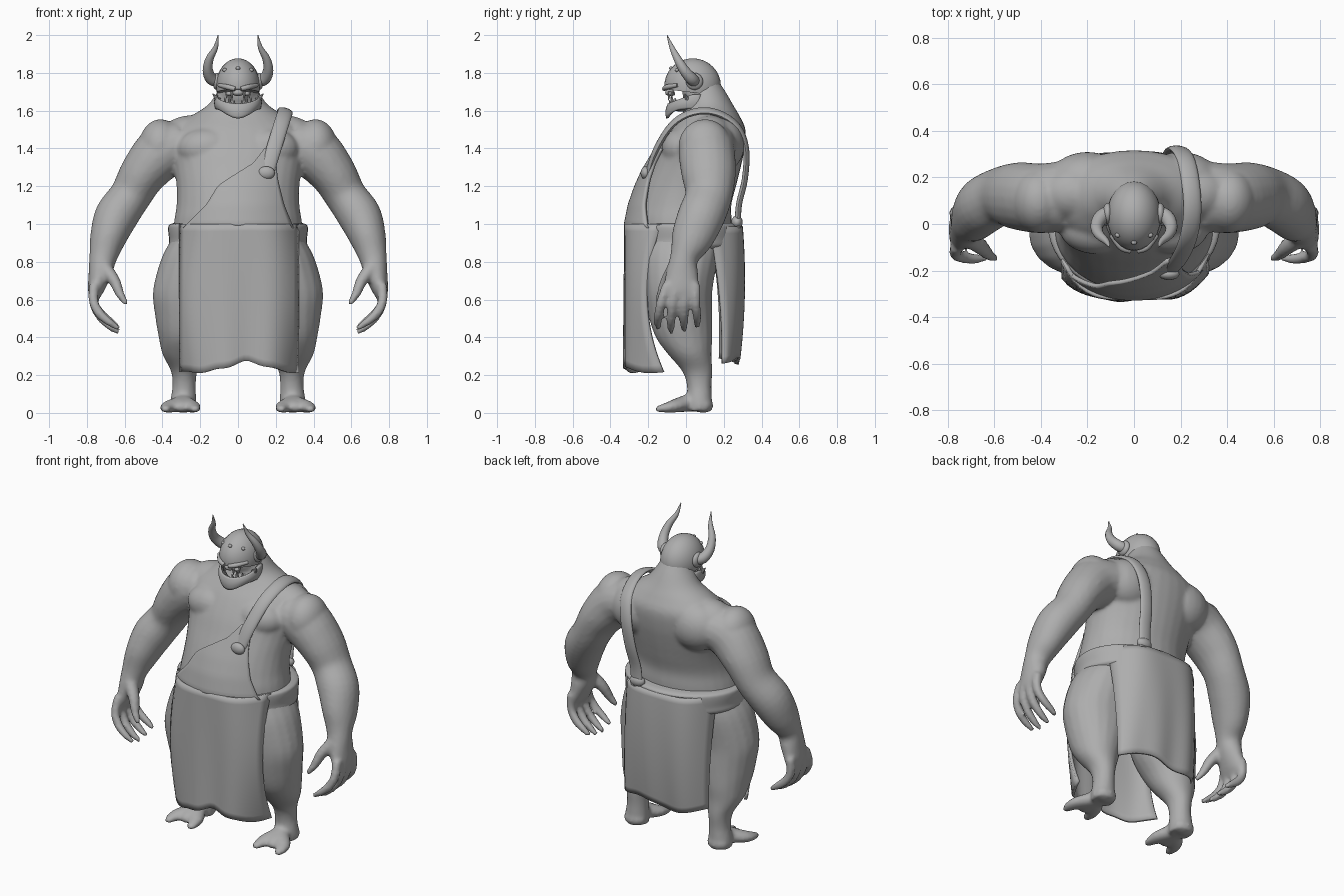
import bpy, bmesh, math
from mathutils import Vector, Matrix

if "Cube" in bpy.data.objects:
    bpy.data.objects.remove(bpy.data.objects["Cube"])

GREY = 0.42
clay = bpy.data.materials.new("plain grey")
clay.use_nodes = True
clay.diffuse_color = (GREY, GREY, GREY, 1)
clay.node_tree.nodes["Principled BSDF"].inputs["Base Color"].default_value = (GREY, GREY, GREY, 1)


def finish(name, bm):
    bmesh.ops.recalc_face_normals(bm, faces=bm.faces)
    for f in bm.faces:
        f.smooth = True
    for e in bm.edges:
        e.smooth = e.calc_face_angle(0) < 0.7
    mesh = bpy.data.meshes.new(name)
    bm.to_mesh(mesh)
    bm.free()
    mesh.materials.append(clay)
    obj = bpy.data.objects.new(name, mesh)
    bpy.context.collection.objects.link(obj)
    return obj


def spline(rows, n=4):
    """Smooth curve through rows of numbers."""
    out = []
    for i in range(len(rows) - 1):
        p0, p1, p2, p3 = (rows[min(max(k, 0), len(rows) - 1)] for k in range(i - 1, i + 3))
        for j in range(n):
            t = j / n
            out.append([0.5 * (2 * b + (c - a) * t + (2 * a - 5 * b + 4 * c - d) * t * t
                        + (3 * b - a - 3 * c + d) * t ** 3) for a, b, c, d in zip(p0, p1, p2, p3)])
    out.append(list(rows[-1]))
    return out


def tube(bm, rows, ref=(0, 1, 0), centre=None, level=False, segs=20):
    """Loft ellipses (x, y, z, radius a, radius b) along a path."""
    rows = spline(rows)
    rings = []
    for i, (x, y, z, a, b) in enumerate(rows):
        p = Vector((x, y, z))
        t = Vector(rows[min(i + 1, len(rows) - 1)][:3]) - Vector(rows[max(i - 1, 0)][:3])
        up = p - Vector(centre) if centre else Vector(ref)
        side = t.cross(up).normalized()
        up = side.cross(t).normalized()
        if level:
            side, up = Vector((1, 0, 0)), Vector((0, 1, 0))
        a, b = max(a, .002), max(b, .002)
        rings.append([bm.verts.new(p + side * a * math.cos(k * math.tau / segs)
                                   + up * b * math.sin(k * math.tau / segs)) for k in range(segs)])
    for r, s in zip(rings, rings[1:]):
        for k in range(segs):
            bm.faces.new((r[k], r[k - 1], s[k - 1], s[k]))
    bm.faces.new(rings[0])
    bm.faces.new(rings[-1])


def ball(bm, c, r):
    bmesh.ops.create_uvsphere(bm, u_segments=24, v_segments=16, radius=1,
                              matrix=Matrix.LocRotScale(Vector(c), None, Vector(r)))


def flip(rows, s):
    return [(r[0] * s, *r[1:]) for r in rows]


def sheet(name, point, nu=24, nv=20, thick=.018):
    bm = bmesh.new()
    grid = [[bm.verts.new(point(i / nu, j / nv)) for i in range(nu + 1)] for j in range(nv + 1)]
    for j in range(nv):
        for i in range(nu):
            bm.faces.new((grid[j][i], grid[j][i + 1], grid[j + 1][i + 1], grid[j + 1][i]))
    obj = finish(name, bm)
    mod = obj.modifiers.new("thickness", "SOLIDIFY")
    mod.thickness, mod.offset = thick, 0
    return obj


def lookup(table, z):
    """Linear reading of a table whose first column is z."""
    for lo, hi in zip(table, table[1:]):
        if z <= hi[0]:
            t = max(0, (z - lo[0]) / (hi[0] - lo[0]))
            return [a + (b - a) * t for a, b in zip(lo, hi)]
    return table[-1]


# Torso profile: z, half width, front y, back y
TORSO = [(.7, .26, -.18, .13), (.85, .35, -.26, .22), (1, .34, -.29, .24), (1.1, .325, -.27, .24),
         (1.2, .325, -.235, .265), (1.3, .34, -.19, .29), (1.4, .36, -.145, .31), (1.5, .34, -.085, .315),
         (1.57, .25, -.03, .285), (1.63, .16, .0, .25), (1.7, .11, .0, .21), (1.76, .08, .02, .17)]

# Body: overlapping muscle forms fused into one skin
body = bmesh.new()
tube(body, [(0, (f + b) / 2, z, w, (b - f) / 2) for z, w, f, b in TORSO], level=True, segs=32)
ball(body, (0, .075, 1.7), (.1, .095, .11))
for s in (-1, 1):
    ball(body, (s * .16, -.02, 1.4), (.16, .11, .11))      # chest
    ball(body, (s * .2, .18, 1.42), (.17, .13, .15))       # shoulder blade
    ball(body, (s * .25, .13, 1.46), (.16, .12, .115))     # shoulder ridge
    ball(body, (s * .41, .1, 1.41), (.115, .14, .145))     # shoulder cap
    # arm
    tube(body, flip([(.3, .12, 1.42, .13, .15), (.4, .11, 1.38, .145, .15), (.5, .12, 1.27, .125, .145),
                     (.57, .12, 1.15, .11, .125), (.645, .08, 1.04, .115, .125), (.69, .03, .92, .095, .11),
                     (.715, -.01, .82, .073, .075), (.73, -.02, .74, .062, .085),
                     (.755, -.025, .64, .04, .095), (.755, -.025, .6, .02, .08)], s))
    # thumb and fingers
    tube(body, flip([(.71, -.06, .77, .04, .04), (.655, -.1, .7, .032, .035), (.625, -.13, .63, .024, .026),
                     (.59, -.15, .575, .014, .014)], s), segs=12)
    for k in range(4):
        y, drop = -.1 + k * .05, .02 * abs(k - 1.3)
        tube(body, flip([(.762, y, .68, .028, .027), (.765, y * 1.2 - .01, .59, .026, .026),
                         (.73, y * 1.35 - .01, .51 + drop / 2, .026, .024),
                         (.675, y * 1.4 - .01, .45 + drop, .021, .021),
                         (.63, y * 1.35 - .01, .42 + drop, .013, .013)], s), segs=12)
    # leg
    tube(body, flip([(.18, -.02, .92, .17, .2), (.21, -.03, .82, .195, .2), (.24, -.04, .65, .21, .18),
                     (.25, -.03, .52, .19, .17), (.275, -.01, .4, .145, .15), (.285, .02, .31, .115, .115),
                     (.285, .06, .22, .07, .08), (.285, .07, .14, .062, .065), (.29, .07, .06, .07, .068),
                     (.29, .07, .01, .07, .065)], s), level=True)
    # forked foot
    ball(body, (s * .29, .09, .04), (.07, .055, .04))
    for tip in (.225, .3, .385):
        reach = -.16 if tip != .3 else -.11
        tube(body, flip([(.29, .08, .06, .06, .055), (.27 + tip * .07, 0, .05, .055, .045),
                         (tip * .8 + .06, -.08, .032, .045, .032), (tip, reach, .018, .02, .015)], s),
             ref=(0, 0, 1), segs=12)
skin = finish("body", body)
fuse = skin.modifiers.new("fuse", "REMESH")
fuse.mode, fuse.voxel_size, fuse.use_smooth_shade = "VOXEL", .012, True
soft = skin.modifiers.new("soften", "SMOOTH")
soft.factor, soft.iterations = .5, 5

# Belt roll around the waist
belt = bmesh.new()
tube(belt, [(0, 0, .865, .34, .27), (0, 0, .885, .365, .295), (0, 0, .92, .365, .3), (0, 0, .97, .37, .3),
            (0, 0, .995, .365, .295), (0, 0, 1.005, .34, .27)], level=True, segs=48)
finish("belt", belt)


# Apron: front skirt, back skirt and slanted bib
def front_skirt(u, v):
    x = -.305 + .62 * u
    hem = .215 + .055 * math.exp(-((x - .05) / .13) ** 2) + .006 * math.sin(x * 40)
    z = 1 + (hem - 1) * v
    depth = .1 + .08 * (2 * v - 1) ** 2
    return x, -.318 + depth * abs(x / .31) ** 4 + .008 * v * math.sin(x * 26), z


def back_skirt(u, v):
    x = (-.3 + .6 * u) * (1 - .06 * v)
    z = .985 + (.275 + .018 * math.sin(x * 14) - .985) * v
    y = .292 + .05 * v * (1 - v) - .02 * v * v - (.17 - .06 * v) * abs(x / .3) ** 4
    return x, y + .007 * v * math.sin(x * 28), z


BIB = [(.98, -.285, .29), (1, -.265, .28), (1.1, -.165, .24), (1.2, -.105, .215), (1.25, -.03, .205),
       (1.32, .08, .2), (1.4, .14, .22)]


def bib(u, v):
    z, left, right = lookup(BIB, .98 + .42 * v)
    x = left + (right - left) * u
    _, w, f, b = lookup(TORSO, z)
    return x, (f + b) / 2 - (b - f) / 2 * math.sqrt(1 - (x / w) ** 2) - .03, z


sheet("apron_front", front_skirt)
sheet("apron_back", back_skirt)
sheet("apron_bib", bib)

# Shoulder strap with its knots
strap = bmesh.new()
path = [(.15, -.2, 1.27), (.19, -.155, 1.4), (.23, -.07, 1.53), (.25, .04, 1.592), (.245, .16, 1.59),
        (.225, .27, 1.52), (.195, .318, 1.4), (.17, .312, 1.24), (.155, .28, 1.1), (.15, .275, .98)]
tube(strap, [(*p, .04, .016) for p in path], centre=(.15, .07, 1.25), segs=16)
ball(strap, (.15, -.215, 1.27), (.045, .025, .035))
ball(strap, (.15, .27, 1.01), (.05, .03, .035))
finish("strap", strap)

# Helmet dome with flat underside, studs and horn sockets
HELM, SIZE = (0, .035, 1.73), (.117, .15, .147)
helmet = bmesh.new()
ball(helmet, HELM, SIZE)
bmesh.ops.bisect_plane(helmet, geom=helmet.verts[:] + helmet.edges[:] + helmet.faces[:],
                       plane_co=(0, 0, 1.7), plane_no=(0, .12, 1), clear_inner=True)
bmesh.ops.holes_fill(helmet, edges=helmet.edges)
finish("helmet", helmet)

trim = bmesh.new()
for x, z in ((-.07, 1.815), (0, 1.825), (.07, 1.815)):
    y = HELM[1] - SIZE[1] * math.sqrt(1 - (x / SIZE[0]) ** 2 - ((z - HELM[2]) / SIZE[2]) ** 2)
    ball(trim, (x, y, z), (.012, .01, .01))
for s in (-1, 1):
    ball(trim, (s * .113, .045, 1.755), (.022, .045, .045))
    tube(trim, [(s * .015, -.115, 1.715, .012, .012), (s * .055, -.1, 1.725, .014, .014),
                (s * .1, -.045, 1.735, .01, .01)], ref=(0, 0, 1), segs=10)
finish("helmet_trim", trim)

# Horns sweeping out, forward and up
horns = bmesh.new()
for s in (-1, 1):
    tube(horns, flip([(.1, .05, 1.755, .03, .03), (.14, .03, 1.768, .032, .032), (.16, -.01, 1.815, .027, .027),
                      (.15, -.045, 1.875, .021, .021), (.118, -.075, 1.935, .013, .013),
                      (.105, -.1, 2, .002, .002)], s), segs=16)
finish("horns", horns)


# Lower jaw guard with pointed chin and raised cheek corners
def jaw(u, v):
    a = math.radians(-110 + 220 * u)
    c = max(0, math.cos(a))
    low = 1.61 - .05 * c ** 4
    high = 1.635 + .05 * (1 - c)
    flare = 1 + .06 * math.sin(v * math.pi)
    return (.113 * math.sin(a) * flare, .035 - .125 * math.cos(a) * flare - .008 * (1 - v) * c,
            low + (high - low) * v)


sheet("jaw", jaw, 28, 6, .014)

# Mouth floor, muzzle, eyes, cheek spikes and teeth
face = bmesh.new()
ball(face, (0, .0, 1.612), (.095, .085, .018))
ball(face, (0, -.085, 1.695), (.03, .025, .018))
for s in (-1, 1):
    ball(face, (s * .045, -.075, 1.69), (.018, .018, .012))
    tube(face, [(s * .105, .01, 1.655, .018, .018), (s * .134, -.005, 1.69, .002, .002)], segs=8)
    for x, y, start, end, r in ((.045, -.07, 1.625, 1.69, .013), (.02, -.08, 1.62, 1.655, .01),
                                (.07, -.05, 1.63, 1.668, .01), (.032, -.085, 1.7, 1.655, .01),
                                (.06, -.07, 1.7, 1.665, .009)):
        tube(face, [(s * x, y, start, r, r), (s * x, y - .008, end, .002, .002)], segs=8)
finish("face_and_teeth", face)
